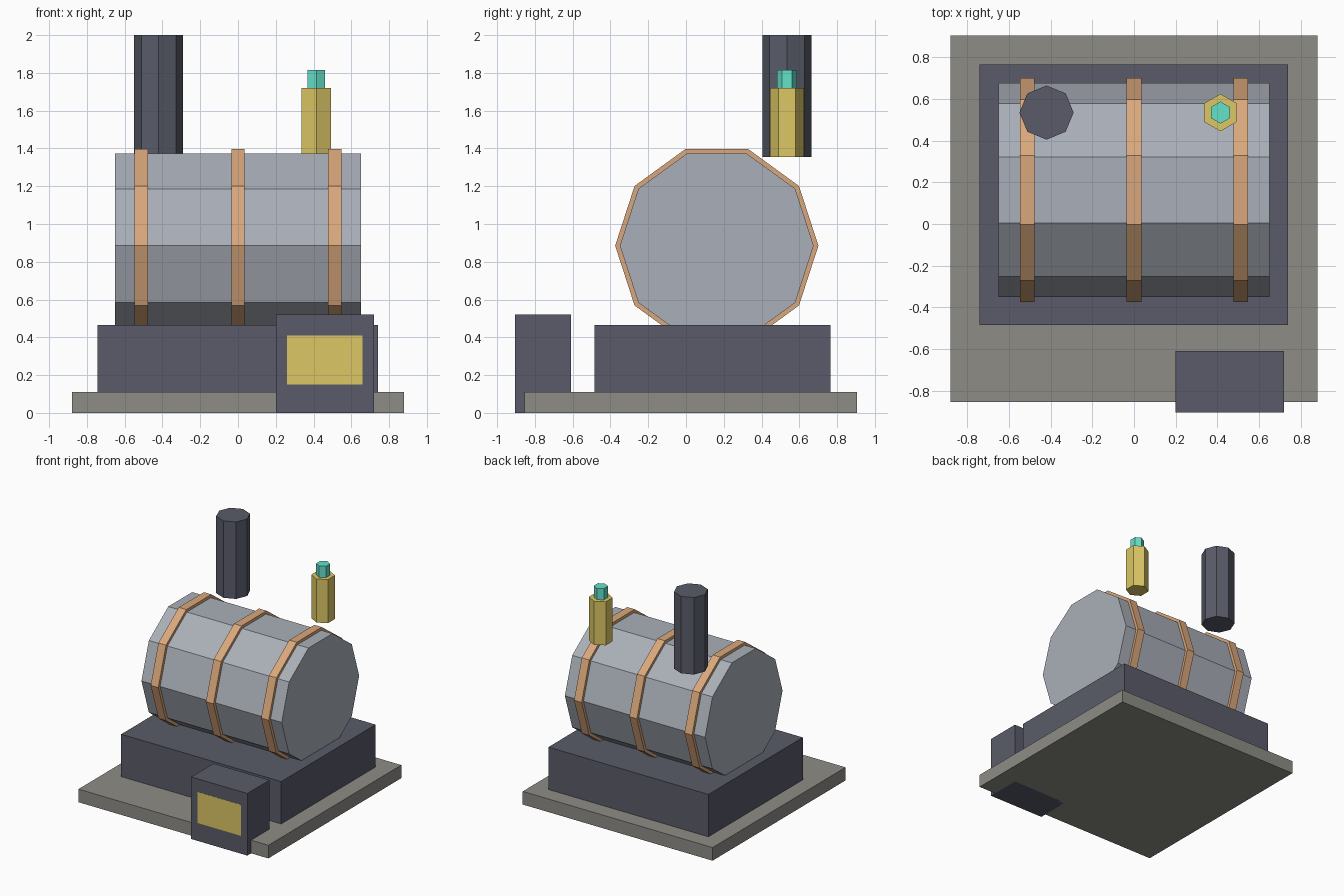
import bpy, bmesh
from math import pi
from mathutils import Matrix

if "Cube" in bpy.data.objects:
    bpy.data.objects.remove(bpy.data.objects["Cube"])


def material(name, rgb):
    m = bpy.data.materials.new(name)
    m.diffuse_color = (*rgb, 1)
    m.use_nodes = True
    m.node_tree.nodes["Principled BSDF"].inputs["Base Color"].default_value = m.diffuse_color
    return m


STONE = material("stone", (0.27, 0.265, 0.24))
IRON = material("dark_iron", (0.10, 0.105, 0.14))
STEEL = material("steel", (0.40, 0.43, 0.48))
COPPER = material("copper", (0.70, 0.39, 0.20))
BRASS = material("brass", (0.72, 0.57, 0.13))
TEAL = material("teal", (0.13, 0.75, 0.58))


def add_object(name, bm, mat):
    mesh = bpy.data.meshes.new(name)
    bm.to_mesh(mesh)
    bm.free()
    mesh.materials.append(mat)
    ob = bpy.data.objects.new(name, mesh)
    bpy.context.collection.objects.link(ob)


def box(name, x, y, z, mat):
    bm = bmesh.new()
    size = [b - a for a, b in (x, y, z)]
    mid = [(a + b) / 2 for a, b in (x, y, z)]
    bmesh.ops.create_cube(bm, size=1, matrix=Matrix.Translation(mid) @ Matrix.Diagonal((*size, 1)))
    add_object(name, bm, mat)


def prism(name, sides, radius, length, centre, mat, along_x=False):
    # The first corner points along y for both orientations
    bm = bmesh.new()
    turn = Matrix.Rotation(pi / 2, 4, 'Y') if along_x else Matrix()
    spin = Matrix.Rotation(pi / 2, 4, 'Z')
    bmesh.ops.create_cone(bm, cap_ends=True, segments=sides, radius1=radius, radius2=radius,
                          depth=length, matrix=Matrix.Translation(centre) @ turn)
    # Make sure a corner lies on the y axis
    reach = max(v.co.y for v in bm.verts) - centre[1]
    if reach < radius * 0.999:
        bmesh.ops.transform(bm, verts=bm.verts, space=Matrix.Translation([-c for c in centre]),
                            matrix=turn @ spin @ turn.inverted())
    add_object(name, bm, mat)


def upright(name, sides, radius, x, y, z0, z1, mat):
    prism(name, sides, radius, z1 - z0, (x, y, (z0 + z1) / 2), mat)


# Base
box("ground_slab", (-0.88, 0.88), (-0.855, 0.905), (0, 0.11), STONE)
box("plinth", (-0.743, 0.74), (-0.485, 0.765), (0.11, 0.465), IRON)

# Firebox with glowing opening
box("firebox", (0.20, 0.72), (-0.905, -0.61), (0, 0.52), IRON)
box("fire_opening", (0.26, 0.66), (-0.906, -0.87), (0.15, 0.41), BRASS)

# Ten-sided boiler drum and its bands
AXIS = (0.163, 0.885)
prism("boiler_drum", 10, 0.513, 1.30, (0, *AXIS), STEEL, along_x=True)
for name, x in (("left", -0.512), ("middle", 0), ("right", 0.512)):
    prism(name + "_band", 10, 0.538, 0.07, (x, *AXIS), COPPER, along_x=True)

# Chimney and safety valve
upright("chimney", 8, 0.13, -0.42, 0.535, 1.355, 2.0, IRON)
upright("valve_body", 6, 0.09, 0.415, 0.535, 1.355, 1.72, BRASS)
upright("valve_cap", 6, 0.053, 0.415, 0.535, 1.72, 1.815, TEAL)
